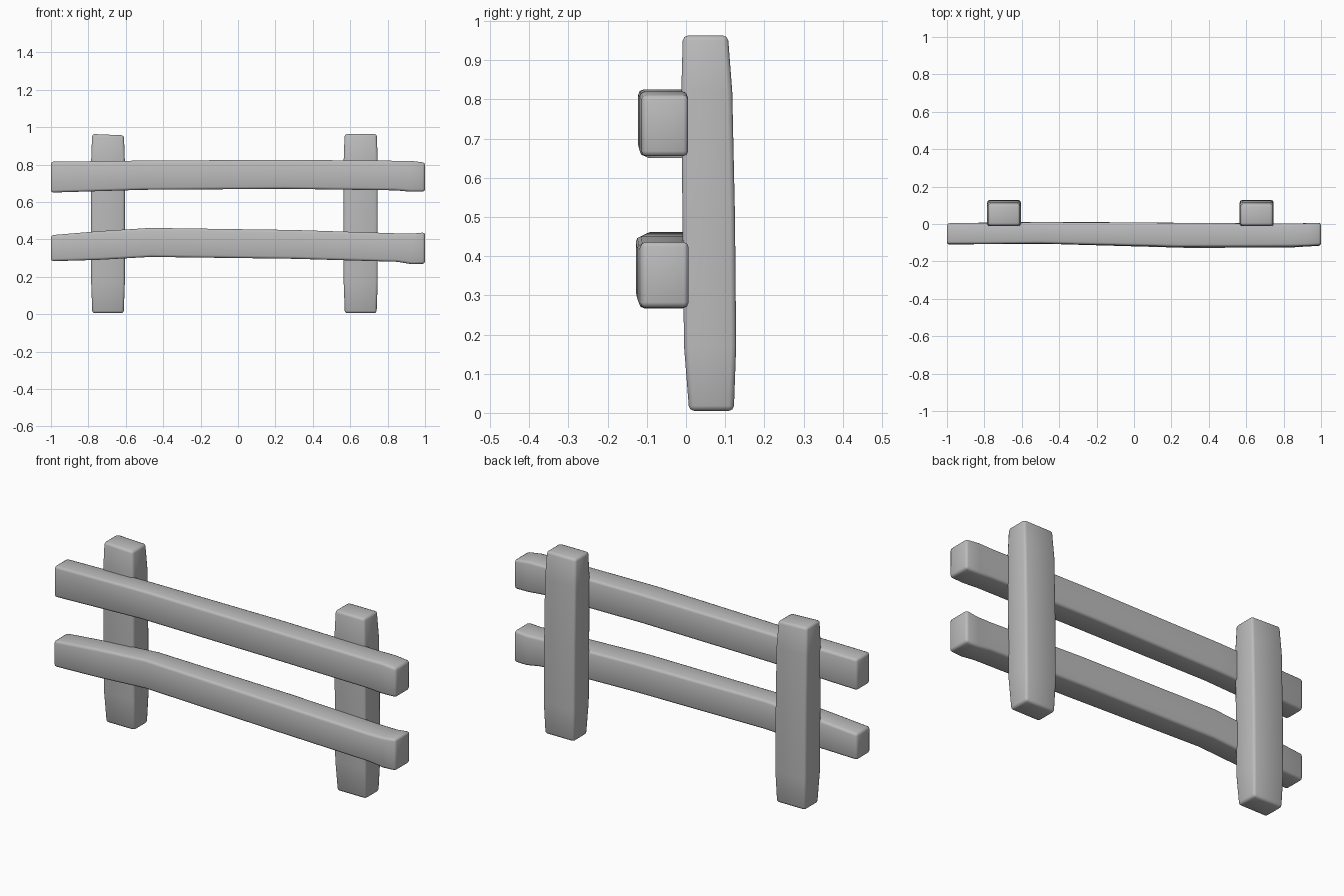
import bpy, bmesh, math
from mathutils import Vector

if "Cube" in bpy.data.objects:
    bpy.data.objects.remove(bpy.data.objects["Cube"], do_unlink=True)

grey = bpy.data.materials.new("plain grey wood")
grey.use_nodes = True
colour = (0.5, 0.5, 0.5, 1)
grey.diffuse_color = colour
grey.node_tree.nodes["Principled BSDF"].inputs["Base Color"].default_value = colour


def beam(name, sections):
    """Loft a hewn timber through four-cornered sections and round its edges."""
    bm = bmesh.new()
    rings = [[bm.verts.new(Vector(c)) for c in ring] for ring in sections]
    for a, b in zip(rings, rings[1:]):
        for i in range(4):
            j = (i + 1) % 4
            bm.faces.new((a[i], a[j], b[j], b[i]))
    bm.faces.new(rings[0])
    bm.faces.new(rings[-1])
    bmesh.ops.recalc_face_normals(bm, faces=bm.faces)
    mesh = bpy.data.meshes.new(name)
    bm.to_mesh(mesh)
    bm.free()
    mesh.materials.append(grey)
    obj = bpy.data.objects.new(name, mesh)
    bpy.context.collection.objects.link(obj)
    bevel = obj.modifiers.new("soft edges", "BEVEL")
    bevel.width = 0.013
    bevel.segments = 2
    bevel.limit_method = "ANGLE"
    bevel.angle_limit = math.radians(40)
    mesh.polygons.foreach_set("use_smooth", [True] * len(mesh.polygons))
    return obj


def rail(name, stations):
    """Stations: x, front y, back y, bottom z, top z."""
    beam(name, [[(x, f, b), (x, k, b), (x, k, t), (x, f, t)]
                for x, f, k, b, t in stations])


def post(name, left, right, slope):
    """Upright that narrows at both ends, with a slightly sloping top."""
    stations = [(0.005, 0.008, 0.122, 0.006), (0.17, -0.005, 0.128, 0),
                (0.5, -0.009, 0.125, 0), (0.82, -0.012, 0.118, 0),
                (0.963, -0.008, 0.107, 0.005)]
    rings = []
    for z, f, k, inset in stations:
        l, r = left + inset, right - inset
        low = z - (slope if z > 0.9 else 0)
        rings.append([(l, f, z), (r, f, low), (r, k, low), (l, k, z)])
    beam(name, rings)


# Uprights
post("right_post", -0.785, -0.605, 0.007)
post("left_post", 0.565, 0.747, 0)

# Cross rails, slightly bent
rail("upper_rail", [
    (-1.0, -0.108, 0.004, 0.65, 0.815),
    (-0.5, -0.104, 0.01, 0.665, 0.821),
    (0.25, -0.122, 0.006, 0.67, 0.825),
    (0.84, -0.12, 0.002, 0.662, 0.82),
    (0.92, -0.118, 0.004, 0.655, 0.82),
    (1.0, -0.113, 0.006, 0.655, 0.81)])
rail("lower_rail", [
    (-1.0, -0.11, 0.004, 0.283, 0.422),
    (-0.75, -0.107, 0.008, 0.29, 0.443),
    (-0.47, -0.106, 0.012, 0.306, 0.461),
    (0.3, -0.128, 0.006, 0.296, 0.45),
    (0.85, -0.125, 0.002, 0.28, 0.432),
    (0.93, -0.12, 0.005, 0.267, 0.43),
    (1.0, -0.116, 0.007, 0.269, 0.437)])
